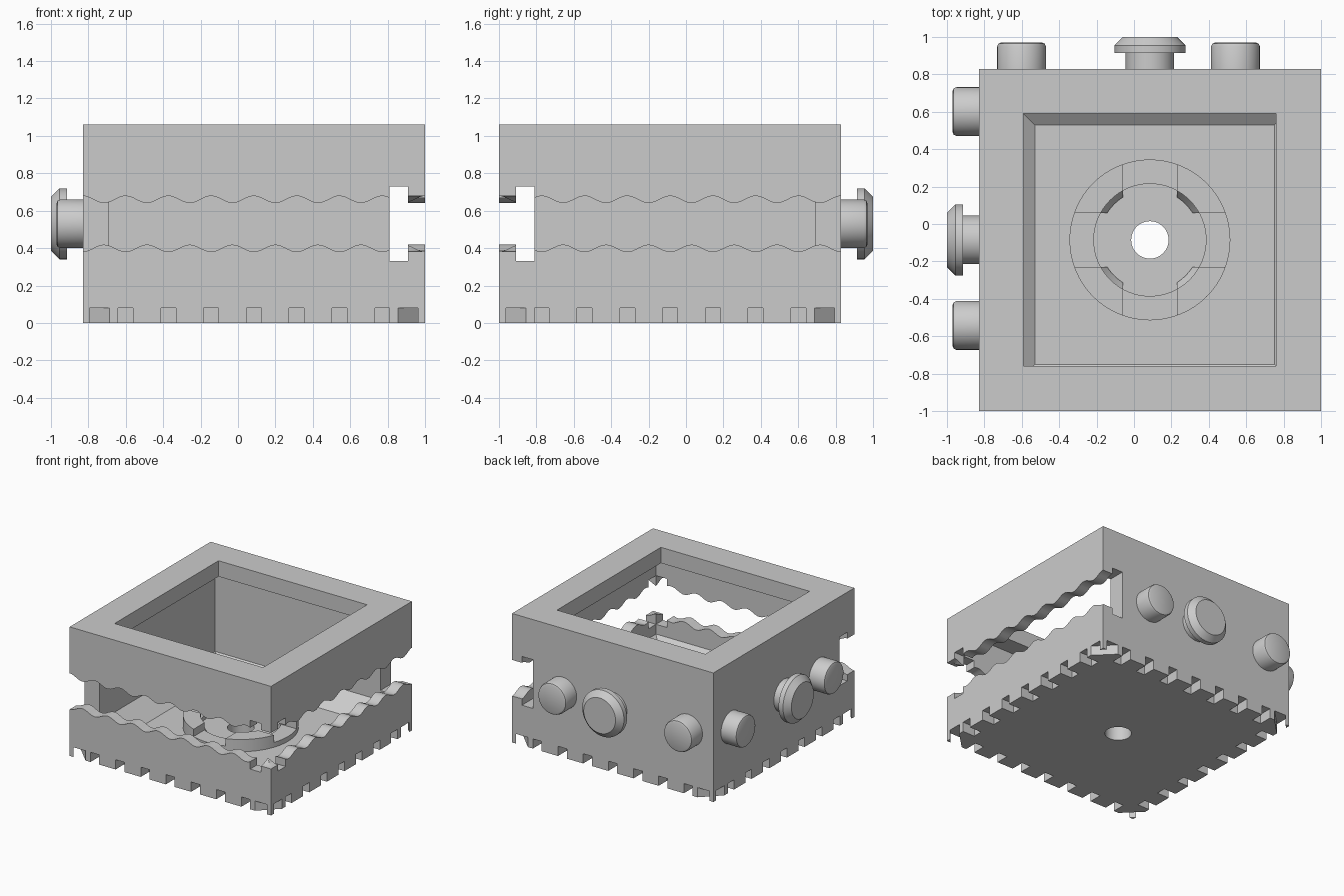
import bpy, bmesh, math
from mathutils import Vector

old = bpy.data.objects.get("Cube")
if old:
    bpy.data.objects.remove(old, do_unlink=True)

grey = bpy.data.materials.new("light_grey")
grey.use_nodes = True
grey.diffuse_color = (0.6, 0.6, 0.6, 1)
bsdf = next(n for n in grey.node_tree.nodes if n.type == 'BSDF_PRINCIPLED')
bsdf.inputs["Base Color"].default_value = (0.6, 0.6, 0.6, 1)

LO, HI, H = -0.83, 1.0, 1.06        # body limits in x (y is mirrored), height
C = (LO + HI) / 2                   # body centre is (C, -C)
MID = H / 2
PITCH = (HI - LO) / 8


def loft(bm, rings, closed=False, swap=False):
    """Skin a list of point rings; swap mirrors across the body diagonal."""
    def put(p):
        return bm.verts.new((-p[1], -p[0], p[2]) if swap else p)
    loops = [[put(p) for p in ring] for ring in rings]
    n = len(loops[0])
    pairs = list(zip(loops, loops[1:]))
    if closed:
        pairs.append((loops[-1], loops[0]))
    else:
        bm.faces.new(loops[0])
        bm.faces.new(loops[-1])
    for a, b in pairs:
        for i in range(n):
            j = (i + 1) % n
            bm.faces.new((a[i], a[j], b[j], b[i]))


def rect(x0, x1, y0, y1, z):
    return [(x0, y0, z), (x1, y0, z), (x1, y1, z), (x0, y1, z)]


def square(a, b, z):
    """Rectangle symmetric about the body diagonal."""
    return rect(a, b, -b, -a, z)


def circle(r, z, n=64):
    return [(C + r * math.cos(2 * math.pi * i / n),
             -C + r * math.sin(2 * math.pi * i / n), z) for i in range(n)]


def finish(bm, name, smooth=False):
    bmesh.ops.recalc_face_normals(bm, faces=bm.faces[:])
    me = bpy.data.meshes.new(name)
    bm.to_mesh(me)
    bm.free()
    ob = bpy.data.objects.new(name, me)
    bpy.context.scene.collection.objects.link(ob)
    me.materials.append(grey)
    if smooth:
        shade(ob)
    return ob


def shade(ob):
    bpy.ops.object.select_all(action='DESELECT')
    ob.select_set(True)
    bpy.context.view_layer.objects.active = ob
    bpy.ops.object.shade_smooth_by_angle(angle=math.radians(25))


def make(name, rings, closed=False, swap=False, smooth=False):
    bm = bmesh.new()
    loft(bm, rings, closed, swap)
    return finish(bm, name, smooth)


def cut(ob, cutters):
    """Subtract the cutters, bake the result and remove them."""
    for c in cutters:
        c.hide_render = True
        m = ob.modifiers.new("cut", 'BOOLEAN')
        m.operation, m.solver, m.object = 'DIFFERENCE', 'EXACT', c
    dg = bpy.context.evaluated_depsgraph_get()
    dg.update()
    me = bpy.data.meshes.new_from_object(ob.evaluated_get(dg))
    ob.modifiers.clear()
    ob.data = me
    for c in cutters:
        bpy.data.objects.remove(c, do_unlink=True)


# Body: open box with a lipped top and a sloped skirt round the floor
FLOOR, LIP = 0.13, 0.93
body = make("body", [square(LO, HI, 0), square(LO, HI, H)])
cutters = [
    make("cavity", [square(-0.53, 0.75, FLOOR), square(-0.69, 0.91, 0.25),
                    square(-0.69, 0.91, LIP)]),
    make("top_opening", [square(-0.59, 0.76, LIP - 0.05), square(-0.59, 0.76, H + 0.1)]),
    make("floor_hole", [circle(0.1, -0.1), circle(0.1, 0.2)]),
]

# Sliding slots: a wide inner channel and a wavy outer opening on two sides
xs = [LO - 0.05 + i * (HI - LO + 0.1) / 96 for i in range(97)]
half = [0.13 + 0.019 * math.cos(2 * math.pi * (x - LO) / PITCH) for x in xs]
outline = [(x, MID + h) for x, h in zip(xs, half)]
outline += [(x, MID - h) for x, h in reversed(list(zip(xs, half)))]
for swap in (False, True):
    cutters.append(make("channel", [rect(LO - 0.05, HI + 0.05, -0.91, -0.81, z)
                                    for z in (MID - 0.2, MID + 0.2)], swap=swap))
    cutters.append(make("wave_slot", [[(x, y, z) for x, z in outline]
                                      for y in (-1.05, -0.9)], swap=swap))

# Notches round the bottom edge, with a diagonal one across each corner
NOTCH, DEEP = 0.08, 0.11
bm = bmesh.new()
for swap in (False, True):
    for k in range(1, 8):
        x = LO + k * PITCH
        for y0, y1 in ((-1.05, -HI + DEEP), (-LO - DEEP, -LO + 0.05)):
            loft(bm, [rect(x - 0.04, x + 0.04, y0, y1, z) for z in (-0.05, NOTCH)], swap=swap)
for cx, sx in ((LO, 1), (HI, -1)):
    for cy, sy in ((-HI, 1), (-LO, -1)):
        corner = Vector((cx, cy, 0))
        inward = Vector((sx, sy, 0)).normalized()
        side = Vector((-inward.y, inward.x, 0))
        loft(bm, [[tuple(corner + inward * d + side * s + Vector((0, 0, z)))
                   for d, s in ((0.026, -0.16), (0.102, -0.16), (0.102, 0.16), (0.026, 0.16))]
                  for z in (-0.05, NOTCH)])
cutters.append(finish(bm, "notches"))
cut(body, cutters)
shade(body)

# Socket on the floor: low ring with four raised claws
make("socket_ring", [circle(r, z) for r, z in
                     ((0.43, 0.12), (0.43, 0.17), (0.3, 0.17), (0.3, 0.12))],
     closed=True, smooth=True)
claws = make("socket_claws", [circle(r, z) for r, z in
                              ((0.43, 0.12), (0.43, 0.23), (0.3, 0.23), (0.3, 0.19),
                               (0.27, 0.14), (0.27, 0.12))], closed=True)
G = 0.145
cut(claws, [make("gap", [rect(C - G, C + G, -C - 0.6, -C + 0.6, z) for z in (0, 0.5)], swap=s)
            for s in (False, True)])
shade(claws)


# Pegs and connectors on the back and the right-hand side
def lathe(name, x, profile, swap):
    n = 48
    rings = [[(x + r * math.cos(2 * math.pi * i / n), y,
               MID + r * math.sin(2 * math.pi * i / n)) for i in range(n)]
             for r, y in profile]
    make(name, rings, swap=swap, smooth=True)


PEG = [(0.13, 0.8), (0.13, 0.95), (0.124, 0.964), (0.11, 0.97)]
CONNECTOR = [(0.13, 0.8), (0.13, 0.915), (0.19, 0.915), (0.19, 0.955), (0.145, 1.0)]
for swap, wall in ((False, "back"), (True, "right")):
    lathe(wall + "_outer_peg", C - 3 * PITCH, PEG, swap)
    lathe(wall + "_inner_peg", C + 2 * PITCH, PEG, swap)
    lathe(wall + "_connector", C, CONNECTOR, swap)
